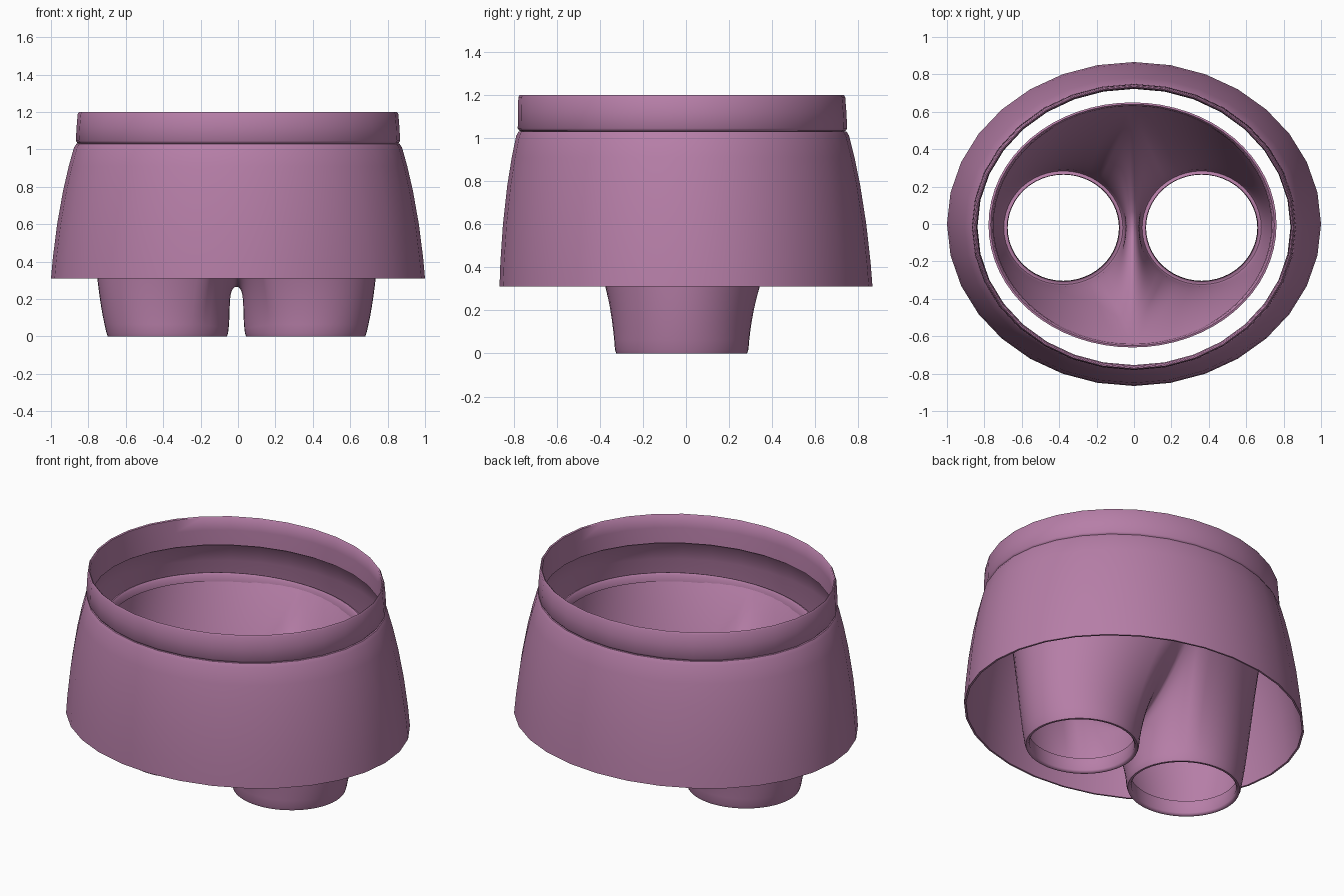
import bpy, bmesh, math
from mathutils import Vector

if "Cube" in bpy.data.objects:
    bpy.data.objects.remove(bpy.data.objects["Cube"])

mauve = bpy.data.materials.new("mauve fabric")
mauve.diffuse_color = (0.47, 0.21, 0.39, 1)
mauve.use_nodes = True
mauve.node_tree.nodes["Principled BSDF"].inputs["Base Color"].default_value = mauve.diffuse_color


def finish(bm, name, angle):
    bmesh.ops.remove_doubles(bm, verts=bm.verts, dist=0.0005)
    bmesh.ops.recalc_face_normals(bm, faces=bm.faces)
    me = bpy.data.meshes.new(name)
    bm.to_mesh(me)
    bm.free()
    me.materials.append(mauve)
    for p in me.polygons:
        p.use_smooth = True
    me.set_sharp_from_angle(angle=math.radians(angle))
    ob = bpy.data.objects.new(name, me)
    bpy.context.collection.objects.link(ob)
    return ob


def bridge(bm, a, b, closed=True):
    n = len(a)
    for i in range(n if closed else n - 1):
        j = (i + 1) % n
        bm.faces.new((a[i], a[j], b[j], b[i]))


def oval_lathe(name, profile, sides=32):
    """Closed (radius, z) profile swept round an oval that narrows with height."""
    bm = bmesh.new()
    rings = []
    for r, z in profile:
        k = (z - 0.31) / 0.72
        ry, cy = r * (0.866 + 0.016 * k), -0.016 * k
        rings.append([bm.verts.new((r * math.cos(2 * math.pi * i / sides),
                                    cy + ry * math.sin(2 * math.pi * i / sides), z))
                      for i in range(sides)])
    for i in range(len(rings)):
        bridge(bm, rings[i], rings[(i + 1) % len(rings)])
    return finish(bm, name, 50)


# Skirt: flared thin shell
outer = [(1.0, 0.31), (0.99, 0.42), (0.967, 0.6), (0.935, 0.78),
         (0.905, 0.91), (0.877, 1.01), (0.864, 1.03)]
inner = [(r - 0.012, z) for r, z in reversed(outer[:-1])]
oval_lathe("skirt", outer + [(0.84, 1.032)] + inner)

# Waistband: folded band sitting on the skirt
oval_lathe("waistband", [(0.837, 1.028), (0.858, 1.033), (0.867, 1.045), (0.863, 1.12),
                         (0.857, 1.19), (0.85, 1.2), (0.843, 1.195), (0.839, 1.12)])

# Under-shorts: each leg lofted from a round hem to half the waist plus the crotch seam
N_OUT, N_SEAM, ROWS = 32, 18, 18
WX, WY, WZ, CROTCH = 0.77, 0.655, 0.89, 0.265


def half_loop():
    """Yield (leg angle, end point, start tangent, end tangent) round one leg."""
    for i in range(N_OUT + 1):
        t = i / N_OUT
        th = math.radians(-120 + 240 * t)
        ph = math.radians(-90 + 180 * t)
        s = math.sin(ph)
        yield (th, Vector((WX * math.cos(ph), WY * s, WZ)),
               Vector((0.2 * math.cos(th), 0.05 * math.sin(th), 0.8)),
               Vector((-0.3 * s ** 4, 0.55 * s, 0.7)))
    for i in range(1, N_SEAM):
        u = 1 - 2 * i / N_SEAM
        w = abs(u)
        th = math.radians(120 + 120 * i / N_SEAM)
        yield (th, Vector((0, WY * u, CROTCH + (WZ - CROTCH) * w ** 1.5)),
               Vector((0.05 * math.cos(th), 0.05 * math.sin(th), 0.35 + 0.45 * w)),
               Vector((-0.15 - 0.15 * w, 0.55 * u, 0.7 * w)))


bm = bmesh.new()
for side in (1, -1):
    loop = list(half_loop())
    rows = []

    def leg_point(th, f, z):
        return Vector((0.37 + 0.325 * f * math.cos(th), -0.015 + 0.31 * f * math.sin(th), z))

    def add(points):
        return [bm.verts.new((side * max(p.x, 0), p.y, p.z)) for p in points]

    # folded leg hem
    for f, z in ((0.93, 0.09), (0.915, 0.012), (0.94, 0.0), (0.98, 0.0)):
        rows.append(add([leg_point(l[0], f, z) for l in loop]))
    # leg and hip surface
    for k in range(ROWS + 1):
        t = k / ROWS
        h00, h10 = 2 * t**3 - 3 * t**2 + 1, t**3 - 2 * t**2 + t
        h01, h11 = 3 * t**2 - 2 * t**3, t**3 - t**2
        rows.append(add([leg_point(th, 1, 0.018) * h00 + t0 * h10 + p1 * h01 + t1 * h11
                         for th, p1, t0, t1 in loop]))
    for a, b in zip(rows, rows[1:]):
        bridge(bm, a, b)
    # folded waist hem
    prev = rows[-1][:N_OUT + 1]
    for f, z in ((0.985, WZ + 0.003), (0.972, WZ - 0.008), (0.965, WZ - 0.045)):
        cur = add([Vector((l[1].x * f, l[1].y * f, z)) for l in loop[:N_OUT + 1]])
        bridge(bm, prev, cur, closed=False)
        prev = cur
shorts = finish(bm, "under_shorts", 60)
shorts.location = (-0.008, -0.005, 0)
